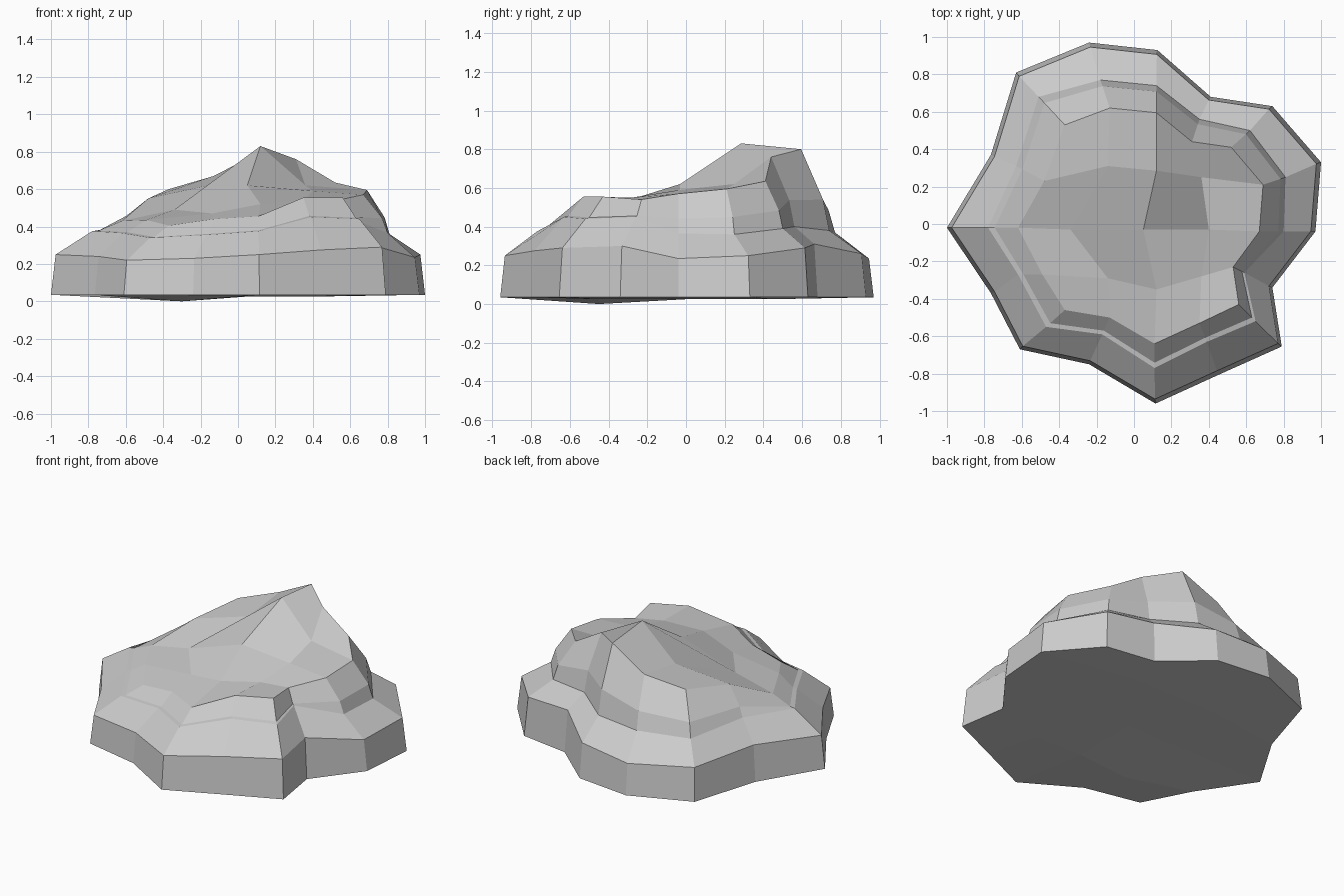
import bpy, bmesh
from mathutils import Vector

# Side columns run counter-clockwise from the left: outline, terrace and rim
outline = [(-1, -.02, .25), (-.765, -.37, .24), (-.61, -.67, .22), (-.24, -.75, .23),
           (.115, -.96, .25), (.455, -.805, .275), (.79, -.655, .29), (.74, -.34, .30),
           (.97, -.04, .235), (1, .33, .25), (.74, .63, .29), (.41, .68, .31),
           (.125, .93, .26), (-.24, .97, .235), (-.63, .81, .25), (-.765, .37, .27)]
terrace = [(-.78, -.02, .375), (-.62, -.27, .365), (-.47, -.55, .34), (-.17, -.59, .355),
           (.11, -.77, .375), (.39, -.63, .45), (.65, -.52, .44), (.59, -.26, .45),
           (.80, -.04, .365), (.81, .25, .36), (.62, .50, .39), (.35, .56, .40),
           (.12, .74, .38), (-.18, .77, .37), (-.51, .68, .37), (-.63, .31, .40)]
rim = [(-.62, -.02, .43), (-.49, -.27, .435), (-.37, -.46, .405), (-.13, -.50, .44),
       (.11, -.64, .455), (.35, -.53, .555), (.56, -.43, .555), (.53, -.23, .54),
       (.67, -.04, .57), (.69, .21, .595), (.52, .41, .635), (.31, .44, .76),
       (.12, .595, .80), (-.13, .62, .67), (-.37, .53, .60), (-.48, .23, .55)]
# Crown: eight inner points in the same order, with the summit at the back
crown = [(-.34, -.03, .49), (-.14, -.29, .47), (.12, -.35, .52), (.36, -.28, .55),
         (.40, -.03, .59), (.36, .25, .62), (.12, .285, .83), (-.14, .31, .625)]

# Grid positions of the 16 edge columns and of the 8 inner points
edge = ([(0, 2), (0, 1)] + [(i, 0) for i in range(5)] + [(4, j) for j in range(1, 5)]
        + [(i, 4) for i in (3, 2, 1, 0)] + [(0, 3)])
inner = [(1, 2), (1, 1), (2, 1), (3, 1), (3, 2), (3, 3), (2, 3), (1, 3)]

bm = bmesh.new()


def ring(points):
    return [bm.verts.new(p) for p in points]


def cap(border, inside, centre, flip):
    g = dict(zip(edge, border))
    g.update(zip(inner, ring(inside)))
    g[2, 2] = bm.verts.new(centre)
    for i in range(4):
        for j in range(4):
            f = [g[i, j], g[i + 1, j], g[i + 1, j + 1], g[i, j + 1]]
            bm.faces.new(f[::-1] if flip else f)


# Narrow ledge: flat along the front, steep along the back
ledge = []
for a, b in zip(terrace, rim):
    p = Vector(a).lerp(Vector(b), .22)
    p.z = a[2] + (b[2] - a[2]) * (.38 if a[1] > -.1 and a[0] > -.7 else .06)
    ledge.append(p)

rings = [ring((x, y, .035) for x, y, z in outline),
         ring((x * .975, y * .975, z) for x, y, z in outline),
         ring(terrace), ring(ledge), ring(rim)]
for lo, hi in zip(rings, rings[1:]):
    for k in range(16):
        n = (k + 1) % 16
        bm.faces.new((lo[k], lo[n], hi[n], hi[k]))

# Crown and slightly uneven underside
cap(rings[-1], crown, (.05, -.03, .62), False)
under = [((i - 2) * .34 + .04, (j - 2) * .45, 0 if (i, j) == (1, 1) else .025)
         for i, j in inner]
cap(rings[0], under, (.04, 0, .03), True)

mesh = bpy.data.meshes.new("rock")
bm.to_mesh(mesh)
bm.free()
bpy.context.collection.objects.link(bpy.data.objects.new("rock", mesh))
